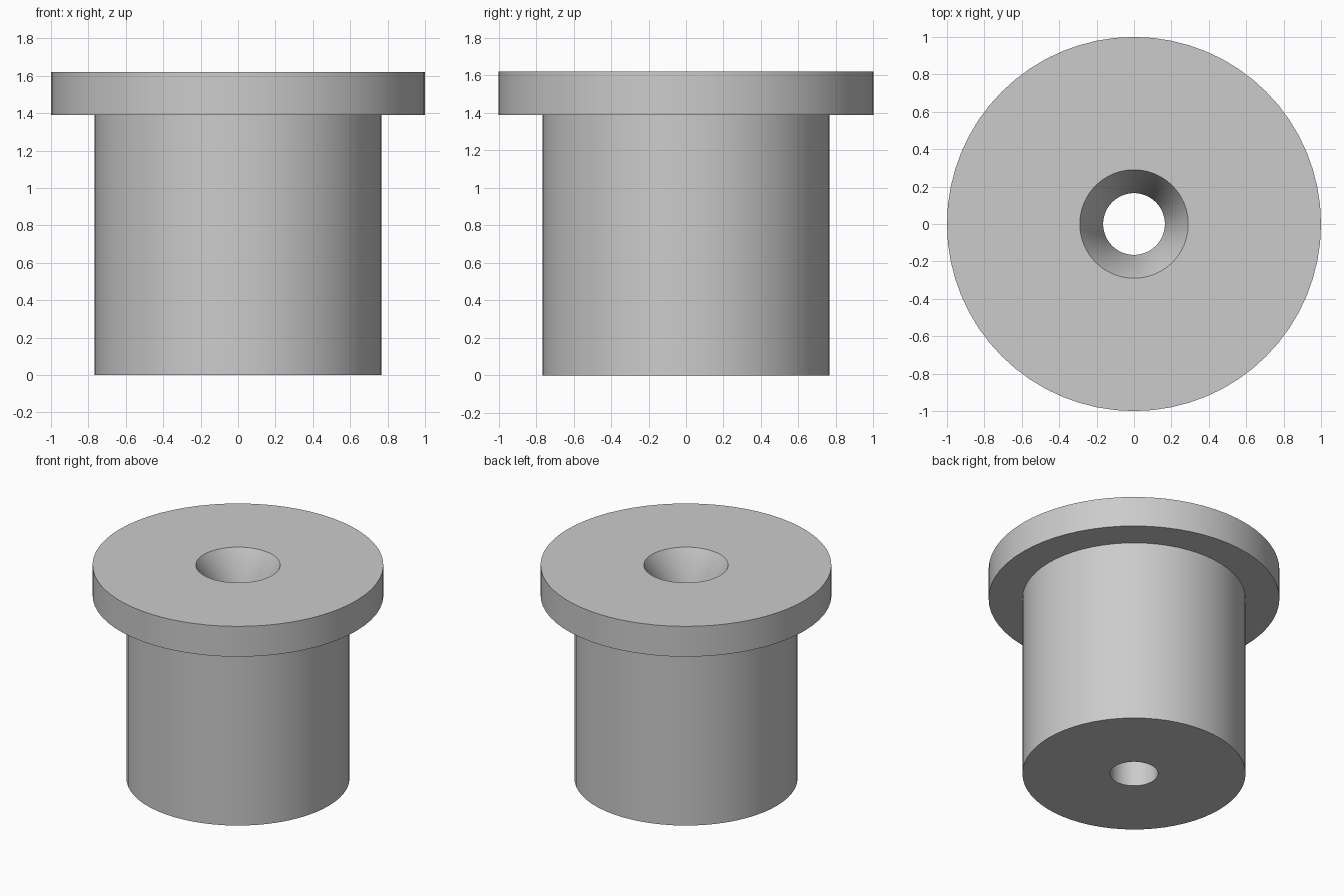
import bpy
import bmesh
import math

cube = bpy.data.objects.get("Cube")
if cube:
    bpy.data.objects.remove(cube, do_unlink=True)

SEGMENTS = 64
BODY_R, FLANGE_R = 0.767, 1.0
BORE_R, MOUTH_R = 0.165, 0.29
FLANGE_Z, TOP_Z = 1.39, 1.62

# Plain grey material
grey = bpy.data.materials.new("plain_grey")
grey.use_nodes = True
colour = (0.6, 0.6, 0.6, 1)
grey.diffuse_color = colour
grey.node_tree.nodes["Principled BSDF"].inputs["Base Color"].default_value = colour

# Closed half section: body, flange, tapered mouth and straight bore
section = [
    (BORE_R, 0), (BODY_R, 0), (BODY_R, FLANGE_Z), (FLANGE_R, FLANGE_Z),
    (FLANGE_R, TOP_Z), (MOUTH_R, TOP_Z), (BORE_R, FLANGE_Z),
]

# Revolve the section about the vertical axis
bm = bmesh.new()
verts = [bm.verts.new((r, 0, z)) for r, z in section]
edges = [bm.edges.new((v, verts[(i + 1) % len(verts)])) for i, v in enumerate(verts)]
bmesh.ops.spin(bm, geom=verts + edges, cent=(0, 0, 0), axis=(0, 0, 1),
               angle=math.tau, steps=SEGMENTS, use_merge=True)
bmesh.ops.remove_doubles(bm, verts=bm.verts[:], dist=0.0001)
bmesh.ops.recalc_face_normals(bm, faces=bm.faces[:])

mesh = bpy.data.meshes.new("flanged_bushing")
bm.to_mesh(mesh)
bm.free()
mesh.materials.append(grey)
bushing = bpy.data.objects.new("flanged_bushing", mesh)
bpy.context.collection.objects.link(bushing)

# Smooth round walls with crisp rims
bpy.ops.object.select_all(action='DESELECT')
bushing.select_set(True)
bpy.context.view_layer.objects.active = bushing
bpy.ops.object.shade_smooth_by_angle(angle=math.radians(30))
